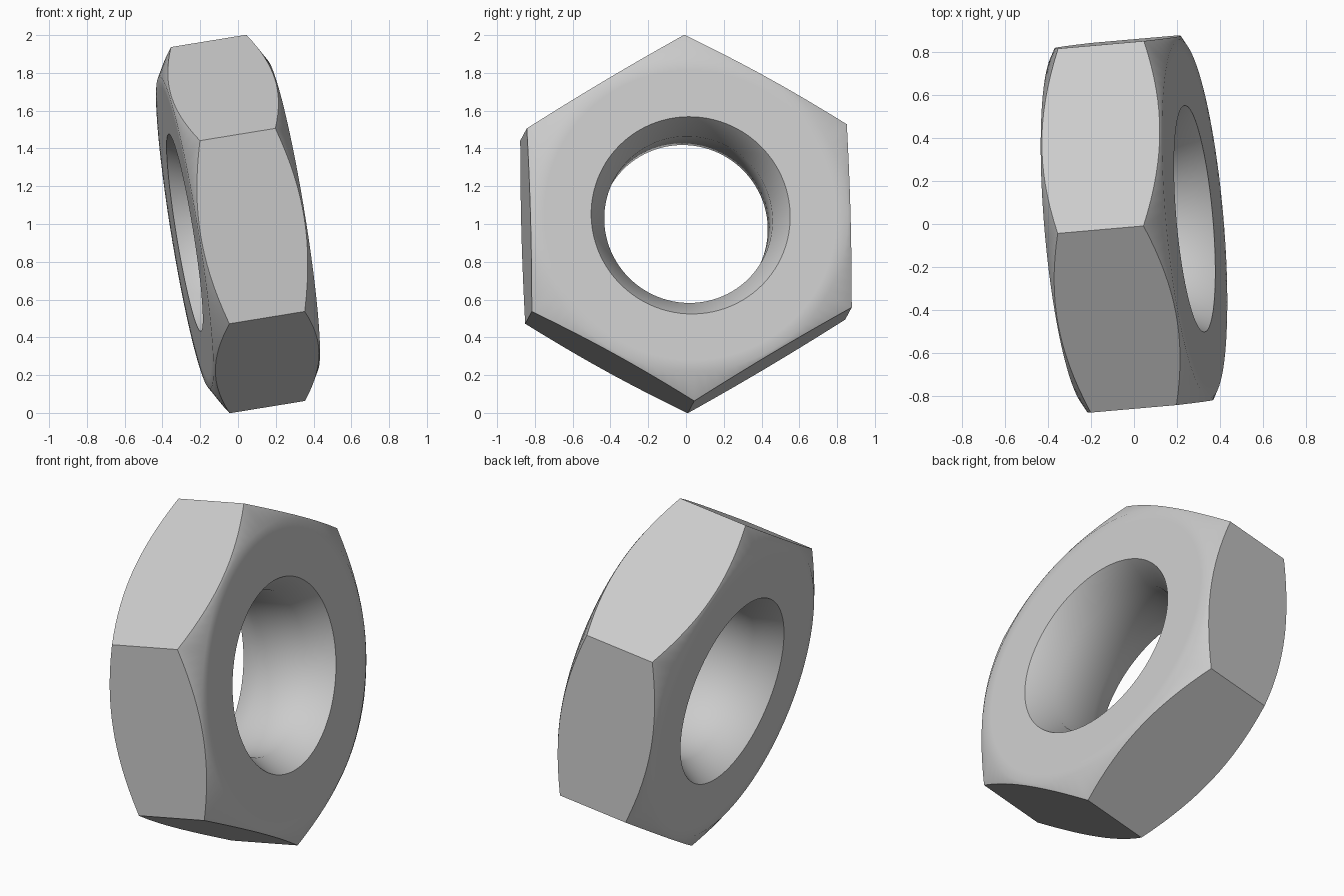
import bpy, bmesh
from math import cos, sin, pi, radians, tan
from mathutils import Matrix, Vector

if "Cube" in bpy.data.objects:
    bpy.data.objects.remove(bpy.data.objects["Cube"])

# Proportions of the nut
CORNER = 0.982                    # centre to hexagon corner
APOTHEM = CORNER * cos(pi / 6)    # centre to hexagon flat
HALF = 0.287                      # half thickness
CORNER_HALF = 0.203               # half thickness left at the corners
BORE, RIM, RIM_DEPTH = 0.447, 0.529, 0.142
SLOPE = tan(pi / 6)               # chamfer slope
SEGMENTS = 96
FACE = CORNER - (HALF - CORNER_HALF) / SLOPE   # radius of the flat bearing face


def hex_radius(a):
    return APOTHEM / cos(a % (pi / 3) - pi / 6)


def hex_edge(a):
    r = hex_radius(a)
    return r, CORNER_HALF + (CORNER - r) * SLOPE


# Half cross-section from bore to outer edge: radius and height at an angle
half = [
    lambda a: (BORE, HALF - RIM_DEPTH),
    lambda a: (RIM, HALF),
    lambda a: (FACE - 0.06, HALF),
    lambda a: (FACE, HALF),
    hex_edge,
]
section = [(f, 1) for f in half] + [(f, -1) for f in reversed(half)]

# Sweep the cross-section round the axis
bm = bmesh.new()
rings = []
for f, side in section:
    ring = []
    for i in range(SEGMENTS):
        a = 2 * pi * i / SEGMENTS
        r, h = f(a)
        ring.append(bm.verts.new((r * cos(a), r * sin(a), side * h)))
    rings.append(ring)
for k, ring in enumerate(rings):
    after = rings[(k + 1) % len(rings)]
    for i in range(SEGMENTS):
        j = (i + 1) % SEGMENTS
        bm.faces.new((ring[i], ring[j], after[j], after[i]))
bmesh.ops.recalc_face_normals(bm, faces=bm.faces)

# Lean the nut: axis close to x, one corner pointing up
axis = Vector((0.983, 0.086, 0.16)).normalized()
up = Vector((-0.152, -0.026, 0.97))
up = (up - axis * up.dot(axis)).normalized()
lean = Matrix((up, axis.cross(up), axis)).transposed().to_4x4()
bm.transform(Matrix.Translation((0, 0, 1)) @ lean)

mesh = bpy.data.meshes.new("hex_nut")
bm.to_mesh(mesh)
bm.free()
nut = bpy.data.objects.new("hex_nut", mesh)
bpy.context.collection.objects.link(nut)

# Plain grey metal
grey = bpy.data.materials.new("light_grey")
grey.use_nodes = True
colour = (0.6, 0.6, 0.6, 1)
grey.diffuse_color = colour
grey.node_tree.nodes["Principled BSDF"].inputs["Base Color"].default_value = colour
mesh.materials.append(grey)

# Smooth chamfers and bore, sharp hexagon edges
bpy.ops.object.select_all(action='DESELECT')
nut.select_set(True)
bpy.context.view_layer.objects.active = nut
bpy.ops.object.shade_smooth_by_angle(angle=radians(40))
